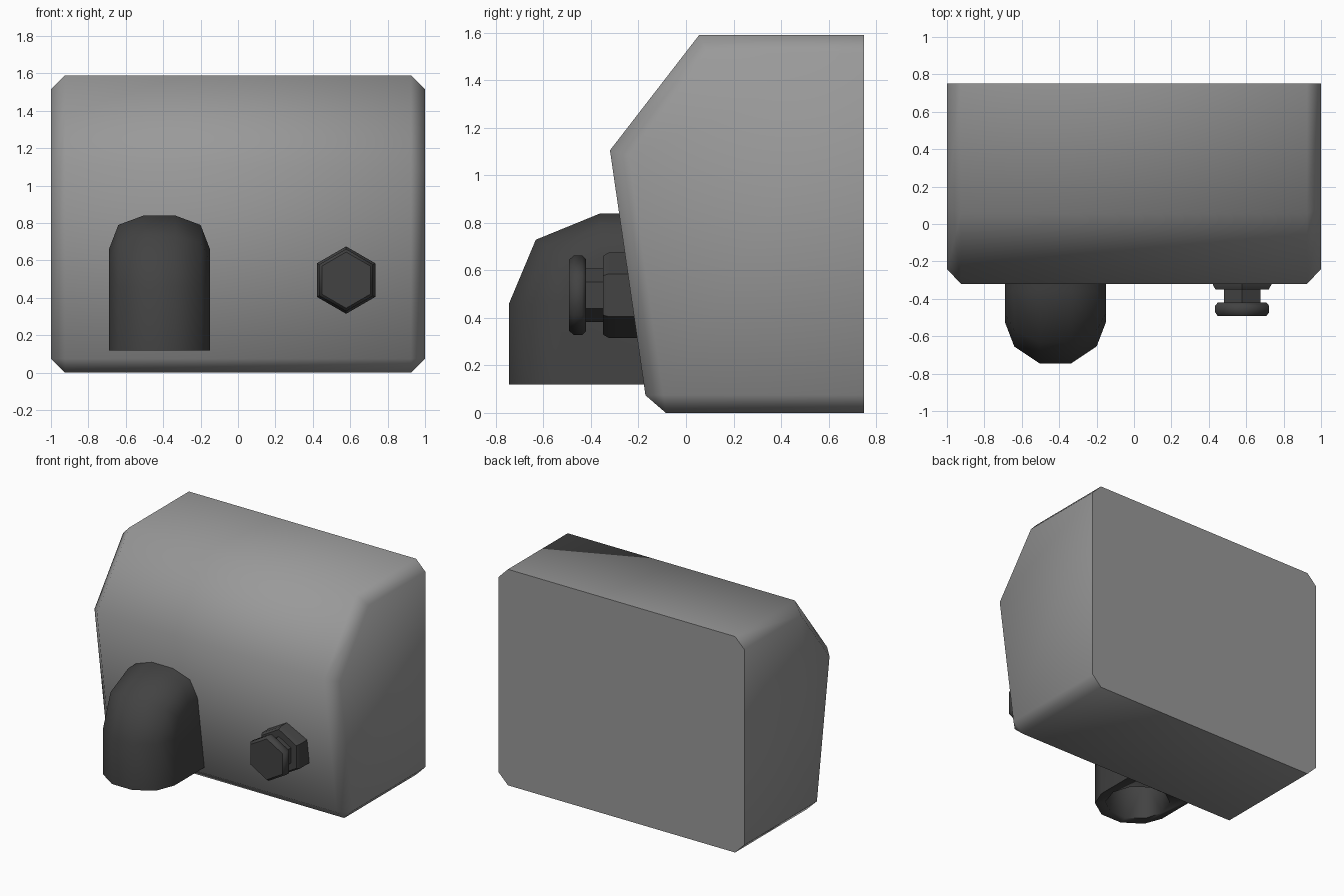
import bpy, bmesh, math

if "Cube" in bpy.data.objects:
    bpy.data.objects.remove(bpy.data.objects["Cube"])


def material(name, v):
    m = bpy.data.materials.new(name)
    m.diffuse_color = (v, v, v, 1)
    m.use_nodes = True
    m.node_tree.nodes["Principled BSDF"].inputs["Base Color"].default_value = m.diffuse_color
    return m


LIGHT = material("light grey", 0.32)
DARK = material("dark grey", 0.055)


def finish(bm, name, mat, angle):
    bmesh.ops.recalc_face_normals(bm, faces=bm.faces)
    me = bpy.data.meshes.new(name)
    bm.to_mesh(me)
    bm.free()
    me.materials.append(mat)
    ob = bpy.data.objects.new(name, me)
    bpy.context.collection.objects.link(ob)
    bpy.ops.object.select_all(action='DESELECT')
    ob.select_set(True)
    bpy.context.view_layer.objects.active = ob
    bpy.ops.object.shade_smooth_by_angle(angle=math.radians(angle))
    return ob


def loft(bm, rings):
    """Skin closed rings in order and cap both ends."""
    loops = [[bm.verts.new(p) for p in r] for r in rings]
    n = len(loops[0])
    for a, b in zip(loops, loops[1:]):
        for i in range(n):
            j = (i + 1) % n
            bm.faces.new((a[i], a[j], b[j], b[i]))
    bm.faces.new(loops[0])
    bm.faces.new(loops[-1])


# Housing: side profile extruded across x, chamfered on all but the back
profile = [(0.75, 0), (-0.16, 0), (-0.32, 1.105), (0.055, 1.59), (0.75, 1.59)]
bm = bmesh.new()
loft(bm, [[(x, y, z) for y, z in profile] for x in (-1, 1)])
edges = []
for e in bm.edges:
    a, b = (v.co for v in e.verts)
    on_back = a.y > 0.74 and b.y > 0.74
    on_side = abs(a.x - b.x) < 0.01
    bottom_front = not on_side and max(a.z, b.z) < 0.01 and a.y < 0
    if (on_side and not on_back) or bottom_front:
        edges.append(e)
bmesh.ops.bevel(bm, geom=edges, offset=0.075, offset_type='OFFSET', segments=1,
                affect='EDGES', profile=0.5)
finish(bm, "housing", LIGHT, 60)

# Spout hood: rounded elbow from the wall, turning down
CX, PY, PZ = -0.42, -0.36, 0.46
bm = bmesh.new()
rings = []
for dx, ry, rz in ((-0.27, 0.165, 0.20), (-0.22, 0.295, 0.33), (-0.085, 0.385, 0.38),
                   (0.085, 0.385, 0.38), (0.22, 0.295, 0.33), (0.27, 0.165, 0.20)):
    ring = [(CX + dx, -0.08, 0.12), (CX + dx, -0.08, PZ + rz)]
    for t in (90, 45, 0):
        a = math.radians(t)
        ring.append((CX + dx, PY - ry * math.cos(a), PZ + rz * math.sin(a)))
    ring.append((CX + dx, PY - ry, 0.12))
    rings.append(ring)
loft(bm, rings)
hood = finish(bm, "spout_hood", DARK, 50)

# Spout opening cut up into the underside
bm = bmesh.new()
loft(bm, [[(CX + 0.22 * math.sin(math.pi * (2 * i + 1) / 10),
            -0.46 + 0.225 * math.cos(math.pi * (2 * i + 1) / 10), z)
           for i in range(10)] for z in (0.0, 0.42)])
cutter = finish(bm, "spout_opening_cutter", DARK, 50)
cutter.hide_render = True
bpy.context.view_layer.objects.active = hood
mod = hood.modifiers.new("opening", 'BOOLEAN')
mod.operation = 'DIFFERENCE'
mod.solver = 'EXACT'
mod.object = cutter
bpy.ops.object.modifier_move_to_index(modifier=mod.name, index=0)
bpy.ops.object.modifier_apply(modifier=mod.name)
bpy.data.objects.remove(cutter)

# Hexagonal button: collar, neck and head along -y
bm = bmesh.new()
steps = [(-0.10, 0.18), (-0.325, 0.18), (-0.35, 0.165), (-0.35, 0.113),
         (-0.42, 0.113), (-0.42, 0.15), (-0.437, 0.167), (-0.472, 0.167), (-0.492, 0.15)]
loft(bm, [[(0.578 + r * math.sin(i * math.pi / 3), y, 0.495 + r * math.cos(i * math.pi / 3))
           for i in range(6)] for y, r in steps])
finish(bm, "hex_button", DARK, 50)
